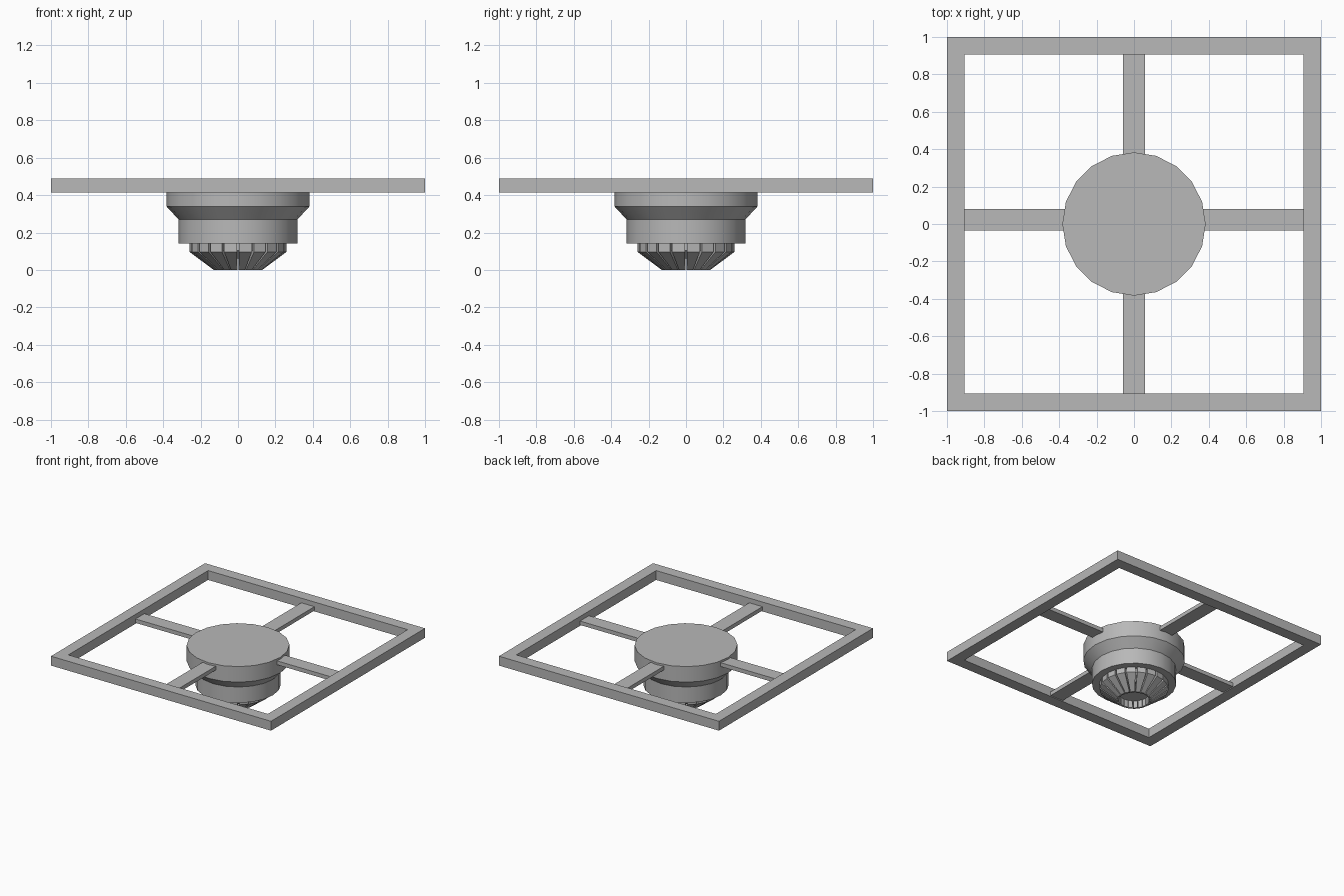
import bpy, bmesh, math

if "Cube" in bpy.data.objects:
    bpy.data.objects.remove(bpy.data.objects["Cube"])

SIDES = 20
grey = bpy.data.materials.new("light_grey")
grey.diffuse_color = (0.48, 0.48, 0.48, 1)
grey.use_nodes = True
grey.node_tree.nodes["Principled BSDF"].inputs["Base Color"].default_value = grey.diffuse_color


def finish(name, bm, smooth=False):
    bmesh.ops.recalc_face_normals(bm, faces=bm.faces)
    mesh = bpy.data.meshes.new(name)
    bm.to_mesh(mesh)
    bm.free()
    mesh.materials.append(grey)
    ob = bpy.data.objects.new(name, mesh)
    bpy.context.collection.objects.link(ob)
    if smooth:
        bpy.ops.object.select_all(action='DESELECT')
        ob.select_set(True)
        bpy.context.view_layer.objects.active = ob
        bpy.ops.object.shade_smooth_by_angle(angle=math.radians(30))
    return ob


def polar(r, a, z):
    return (r * math.cos(a), r * math.sin(a), z)


def sweep(bm, profile, angles, closed):
    """Sweep a closed (radius, z) profile through angles; cap it if open."""
    rings = [[bm.verts.new(polar(r, a, z)) for r, z in profile] for a in angles]
    n = len(profile)
    pairs = list(zip(rings, rings[1:])) + ([(rings[-1], rings[0])] if closed else [])
    for a, b in pairs:
        for i in range(n):
            j = (i + 1) % n
            bm.faces.new((a[i], a[j], b[j], b[i]))
    if not closed:
        bm.faces.new(rings[0])
        bm.faces.new(rings[-1])


def turned(name, profile):
    """Solid of revolution with flat end caps, from top to bottom."""
    bm = bmesh.new()
    rings = [[bm.verts.new(polar(r, 2 * math.pi * k / SIDES, z)) for k in range(SIDES)]
             for r, z in profile]
    for a, b in zip(rings, rings[1:]):
        for k in range(SIDES):
            m = (k + 1) % SIDES
            bm.faces.new((a[k], a[m], b[m], b[k]))
    bm.faces.new(rings[0])
    bm.faces.new(rings[-1])
    return finish(name, bm, True)


def box(name, x0, x1, y0, y1, z0, z1):
    bm = bmesh.new()
    bmesh.ops.create_cube(bm, size=1)
    for v in bm.verts:
        v.co = (x1 if v.co.x > 0 else x0, y1 if v.co.y > 0 else y0, z1 if v.co.z > 0 else z0)
    return finish(name, bm)


# Square mitred outer frame
bm = bmesh.new()
d = math.sqrt(2)
sweep(bm, [(0.907 * d, 0.413), (d, 0.413), (d, 0.49), (0.907 * d, 0.49)],
      [math.pi / 4 + k * math.pi / 2 for k in range(4)], True)
finish("outer_frame", bm)

# Four arms joining frame and hub; the side pair sits slightly off centre
for s, side in ((-1, "first"), (1, "second")):
    lo, hi = sorted((s * 0.34, s * 0.91))
    box(side + "_side_arm", lo, hi, -0.035, 0.08, 0.42, 0.452)
    box(side + "_depth_arm", -0.06, 0.06, lo, hi, 0.42, 0.452)

# Stepped hub body
turned("hub", [(0.383, 0.468), (0.383, 0.34), (0.318, 0.27), (0.318, 0.14)])

# Core behind the fins
turned("fin_core", [(0.235, 0.15), (0.235, 0.105), (0.17, 0.06)])

# Ring of tapered fins with narrow gaps, hollow in the middle
bm = bmesh.new()
step = 2 * math.pi / SIDES
for k in range(SIDES):
    mid = (k + 0.5) * step
    sweep(bm, [(0.115, 0.07), (0.115, 0.005), (0.13, 0.005), (0.26, 0.097), (0.26, 0.15),
               (0.20, 0.15)], [mid - step * 0.42, mid + step * 0.42], False)
for v in bm.verts:
    if v.co.z < 0.01:
        v.co.z = 0
finish("fins", bm)
